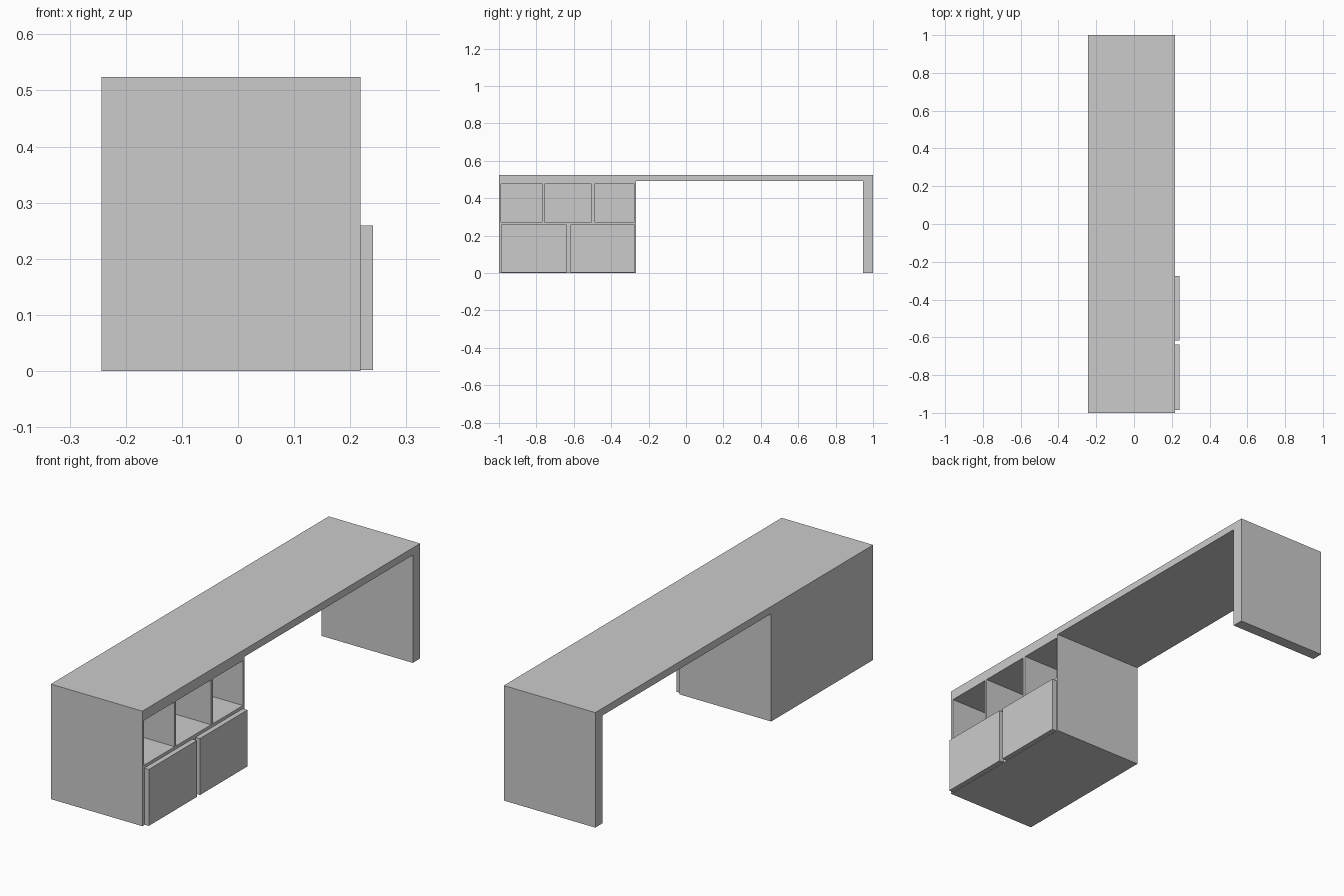
import bpy
import bmesh

if "Cube" in bpy.data.objects:
    bpy.data.objects.remove(bpy.data.objects["Cube"])

X_BACK, X_FRONT, X_DRAWER = -0.243, 0.218, 0.241
HEIGHT = 0.524


def make_object(name, bm):
    bmesh.ops.recalc_face_normals(bm, faces=bm.faces)
    mesh = bpy.data.meshes.new(name)
    bm.to_mesh(mesh)
    bm.free()
    obj = bpy.data.objects.new(name, mesh)
    bpy.context.collection.objects.link(obj)
    return obj


def extrude_yz(bm, outline, x0, x1):
    """Extrude a closed (y, z) outline from x0 to x1."""
    face = bm.faces.new([bm.verts.new((x0, y, z)) for y, z in outline])
    result = bmesh.ops.extrude_face_region(bm, geom=[face], use_keep_orig=True)
    verts = [g for g in result["geom"] if isinstance(g, bmesh.types.BMVert)]
    bmesh.ops.translate(bm, verts=verts, vec=(x1 - x0, 0, 0))


def rect(y0, y1, z0, z1):
    return [(y0, z0), (y1, z0), (y1, z1), (y0, z1)]


# Desk body: cabinet block, thin top and end panel in one outline
bm = bmesh.new()
extrude_yz(bm, [(-1, 0), (-0.266, 0), (-0.266, 0.491), (0.947, 0.491),
                (0.947, 0), (1, 0), (1, HEIGHT), (-1, HEIGHT)], X_BACK, X_FRONT)
body = make_object("desk_body", bm)

# Three open cubbies cut deep into the cabinet
bm = bmesh.new()
for y0, y1 in [(-0.988, -0.767), (-0.757, -0.505), (-0.490, -0.276)]:
    extrude_yz(bm, rect(y0, y1, 0.273, 0.477), X_BACK + 0.02, X_FRONT + 0.05)
cutter = make_object("cubby_cutter", bm)
cutter.hide_render = True
cutter.hide_set(True)
cut = body.modifiers.new("cubbies", 'BOOLEAN')
cut.operation = 'DIFFERENCE'
cut.solver = 'EXACT'
cut.object = cutter

# Two drawer fronts standing proud of the cabinet
for name, y0, y1 in [("drawer_front_left", -0.986, -0.639),
                     ("drawer_front_right", -0.618, -0.276)]:
    bm = bmesh.new()
    extrude_yz(bm, rect(y0, y1, 0.002, 0.259), X_FRONT, X_DRAWER)
    make_object(name, bm)
